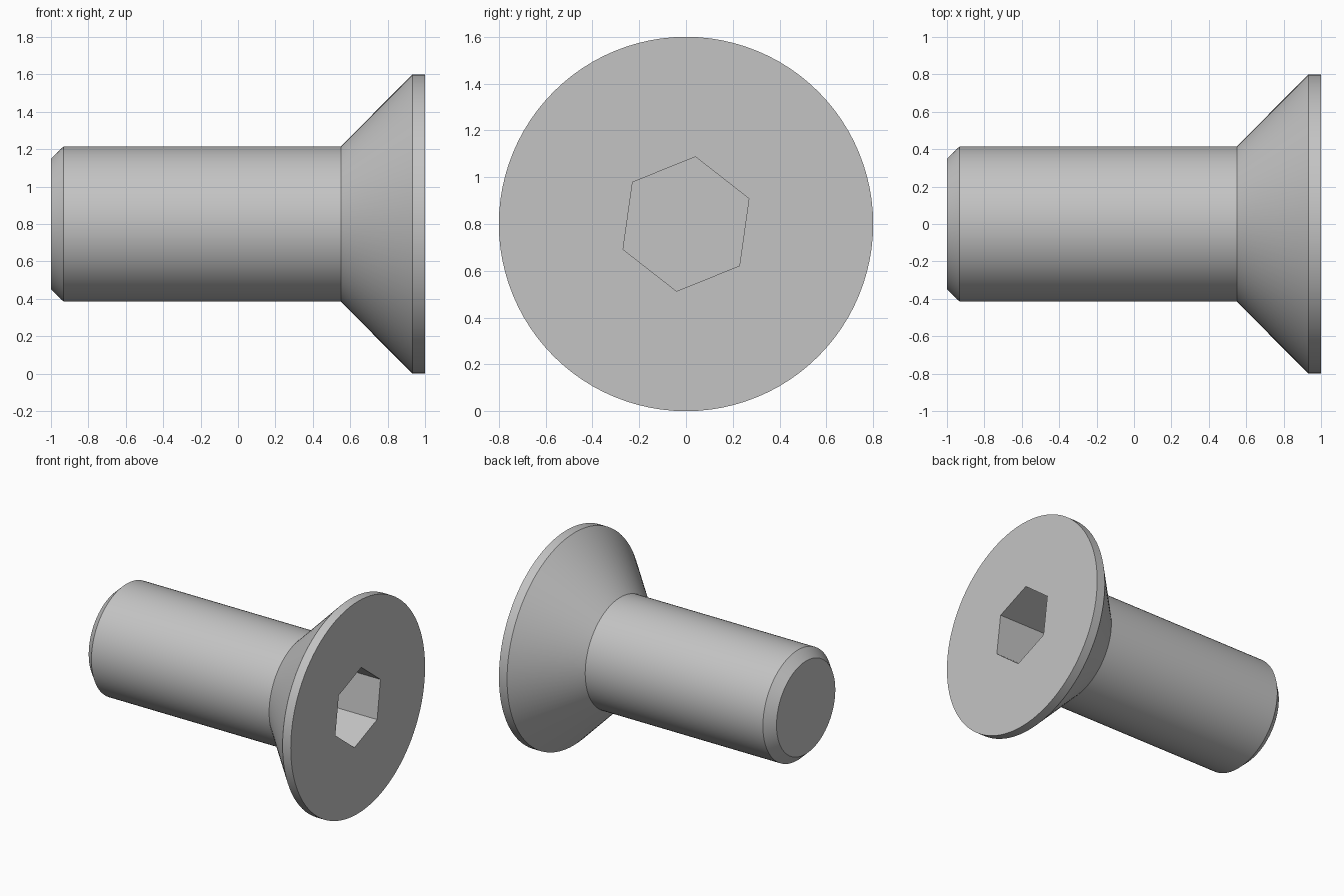
import bpy, bmesh, math
from mathutils import Vector

SEGMENTS = 96
AXIS_Z = 0.8

cube = bpy.data.objects.get("Cube")
if cube:
    bpy.data.objects.remove(cube, do_unlink=True)

# Single plain steel colour
steel = bpy.data.materials.new("steel grey")
steel.use_nodes = True
colour = (0.55, 0.55, 0.55, 1)
steel.diffuse_color = colour
steel.node_tree.nodes["Principled BSDF"].inputs["Base Color"].default_value = colour


def ring(bm, x, radius, count=SEGMENTS, turn=0.0):
    """Closed ring of vertices around the screw axis."""
    return [bm.verts.new((x, radius * math.cos(a), AXIS_Z + radius * math.sin(a)))
            for a in (turn + math.tau * i / count for i in range(count))]


def wall(bm, first, second):
    """Quads joining two rings of equal size."""
    n = len(first)
    for i in range(n):
        j = (i + 1) % n
        bm.faces.new((first[i], first[j], second[j], second[i]))


def lathe(bm, profile):
    rings = [ring(bm, x, r) for x, r in profile]
    for first, second in zip(rings, rings[1:]):
        wall(bm, first, second)
    return rings


def loop_edges(bm, verts):
    return [bm.edges.get((v, verts[i - 1])) for i, v in enumerate(verts)]


def finish(bm, name):
    bmesh.ops.recalc_face_normals(bm, faces=bm.faces)
    # Keep the outer surface facing outward along the open junction
    widest = max(bm.faces, key=lambda f: (f.calc_center_median() - Vector((0, 0, AXIS_Z))).yz.length)
    c = widest.calc_center_median()
    if widest.normal.dot(Vector((0, c.y, c.z - AXIS_Z))) < 0:
        bmesh.ops.reverse_faces(bm, faces=bm.faces)
    mesh = bpy.data.meshes.new(name)
    bm.to_mesh(mesh)
    bm.free()
    mesh.materials.append(steel)
    obj = bpy.data.objects.new(name, mesh)
    bpy.context.collection.objects.link(obj)
    bpy.ops.object.select_all(action="DESELECT")
    obj.select_set(True)
    bpy.context.view_layer.objects.active = obj
    bpy.ops.object.shade_smooth_by_angle(angle=math.radians(25))


# Shank with chamfered, capped tip
bm = bmesh.new()
rings = lathe(bm, [(-1, 0.35), (-0.932, 0.415), (0.55, 0.415)])
bm.faces.new(rings[0])
finish(bm, "shank")

# Countersunk head with hexagonal drive socket
bm = bmesh.new()
rings = lathe(bm, [(0.55, 0.415), (0.932, 0.8), (1, 0.8)])
hex_rim = ring(bm, 1, 0.29, 6, math.radians(22))
hex_base = ring(bm, 0.56, 0.29, 6, math.radians(22))
wall(bm, hex_rim, hex_base)
bm.faces.new(hex_base)
bmesh.ops.triangle_fill(bm, use_beauty=True, use_dissolve=False, normal=(1, 0, 0),
                        edges=loop_edges(bm, rings[-1]) + loop_edges(bm, hex_rim))
finish(bm, "countersunk_head")
